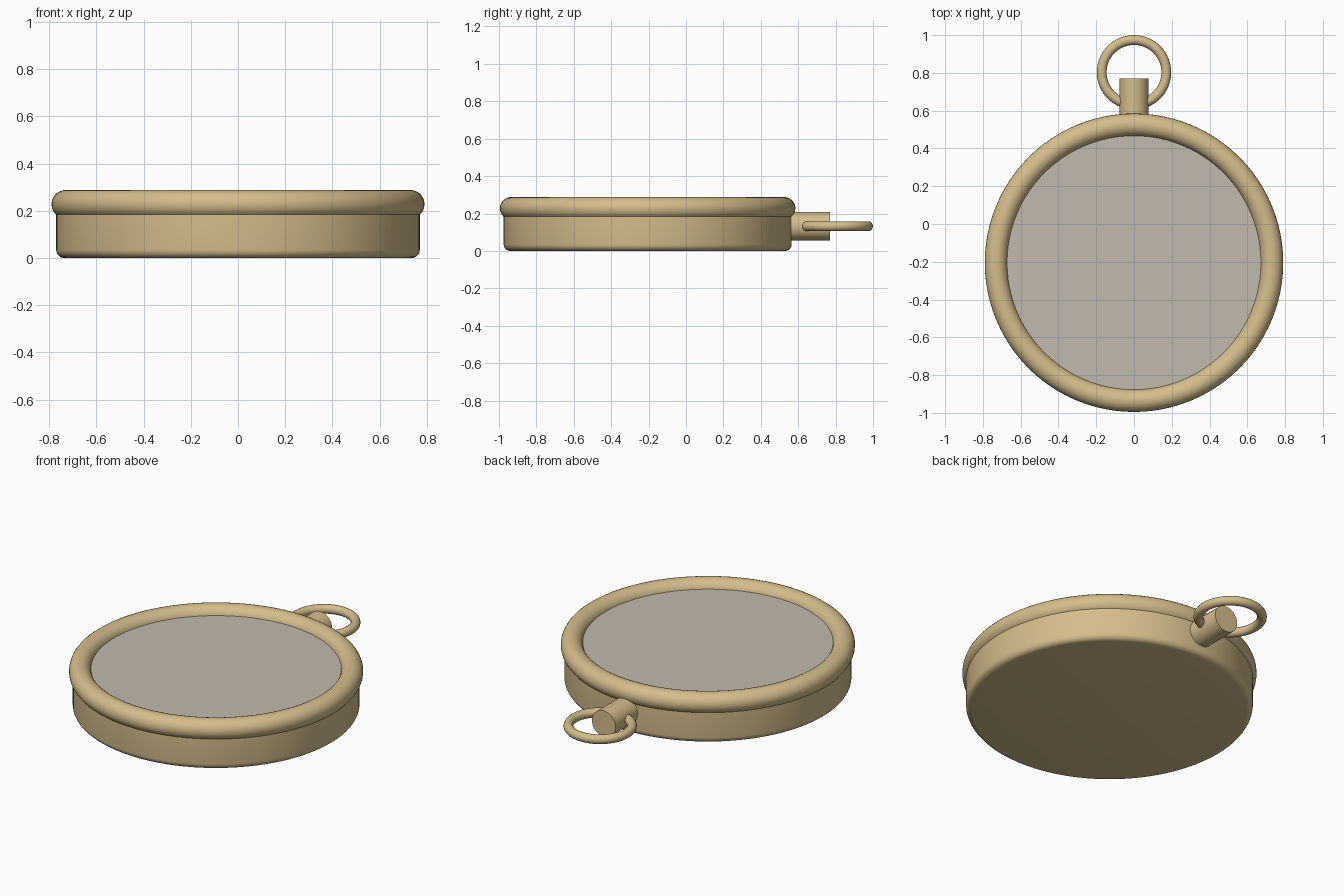
import bpy
import bmesh
from math import cos, sin, pi, radians
from mathutils import Matrix

if "Cube" in bpy.data.objects:
    bpy.data.objects.remove(bpy.data.objects["Cube"], do_unlink=True)

CASE_Y = -0.205     # centre of the round case
STEM_Z = 0.132      # height of the stem and hanging loop


def material(name, color):
    mat = bpy.data.materials.new(name)
    mat.use_nodes = True
    mat.diffuse_color = color
    mat.node_tree.nodes["Principled BSDF"].inputs["Base Color"].default_value = color
    return mat


brass = material("warm brass", (0.66, 0.51, 0.26, 1))
pale = material("pale glass", (0.54, 0.49, 0.42, 1))


def finish(obj, name, mat):
    obj.name = obj.data.name = name
    obj.data.materials.append(mat)
    bpy.ops.object.shade_smooth_by_angle(angle=radians(35))
    return obj


def cylinder(name, mat, radius, depth, location, sides, rotation=(0, 0, 0)):
    bpy.ops.mesh.primitive_cylinder_add(vertices=sides, radius=radius, depth=depth,
                                        location=location, rotation=rotation)
    return finish(bpy.context.object, name, mat)


def torus(name, mat, major, minor, location, segments, sides):
    bpy.ops.mesh.primitive_torus_add(major_radius=major, minor_radius=minor, location=location,
                                     major_segments=segments, minor_segments=sides)
    return finish(bpy.context.object, name, mat)


# Case: a spun profile with a rounded lower edge
radius, fillet, top = 0.77, 0.035, 0.225
profile = [(0, 0)]
for i in range(7):
    a = i / 6 * pi / 2
    profile.append((radius - fillet + fillet * sin(a), fillet - fillet * cos(a)))
profile += [(radius, top - 0.04), (radius - 0.04, top), (0, top)]

bm = bmesh.new()
verts = [bm.verts.new((x, 0, z)) for x, z in profile]
edges = [bm.edges.new(pair) for pair in zip(verts, verts[1:])]
bmesh.ops.spin(bm, geom=verts + edges, axis=(0, 0, 1), cent=(0, 0, 0),
               angle=2 * pi, steps=96, use_duplicate=False)
bmesh.ops.remove_doubles(bm, verts=bm.verts, dist=0.0001)
bmesh.ops.recalc_face_normals(bm, faces=bm.faces)
bmesh.ops.transform(bm, matrix=Matrix.Translation((0, CASE_Y, 0)), verts=bm.verts)
mesh = bpy.data.meshes.new("case")
bm.to_mesh(mesh)
bm.free()
case = bpy.data.objects.new("case", mesh)
bpy.context.collection.objects.link(case)
bpy.ops.object.select_all(action="DESELECT")
case.select_set(True)
bpy.context.view_layer.objects.active = case
finish(case, "case", brass)

# Rounded bezel and the flat glass inside it
torus("bezel", brass, 0.73, 0.06, (0, CASE_Y, 0.228), 96, 24)
cylinder("glass", pale, 0.685, 0.03, (0, CASE_Y, 0.228), 96)

# Stem and hanging loop
cylinder("stem", brass, 0.077, 0.24, (0, 0.65, STEM_Z), 32, (pi / 2, 0, 0))
torus("hanging_loop", brass, 0.171, 0.026, (0, 0.803, STEM_Z), 64, 16)
